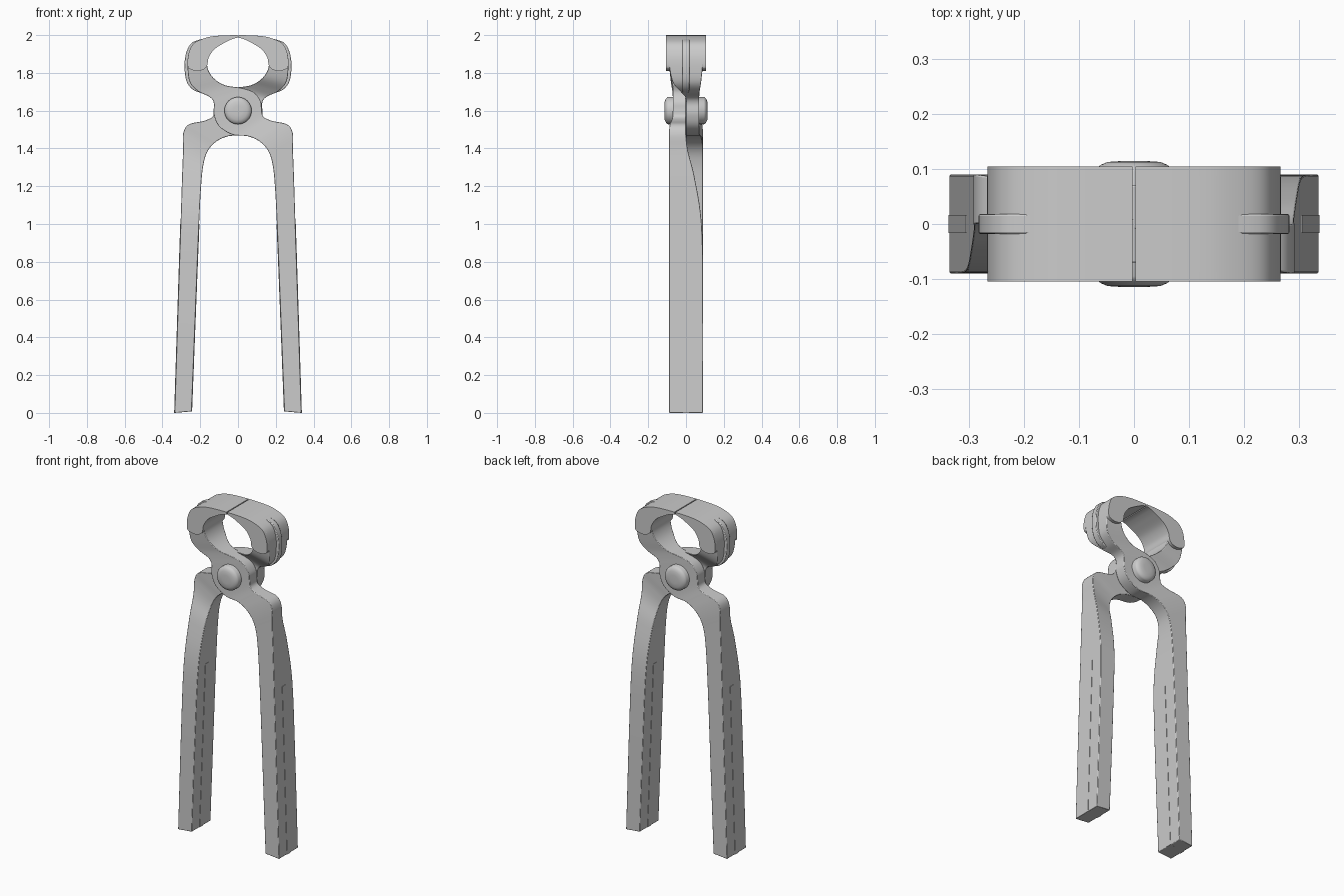
import bpy, bmesh, math

if "Cube" in bpy.data.objects:
    bpy.data.objects.remove(bpy.data.objects["Cube"])


def spline(rows, steps):
    """Catmull-Rom interpolation through rows of equal-length tuples."""
    out = []
    for i in range(len(rows) - 1):
        a, b = rows[max(i - 1, 0)], rows[i]
        c, d = rows[i + 1], rows[min(i + 2, len(rows) - 1)]
        for s in range(steps):
            t = s / steps
            out.append([0.5 * (2 * q + (r - p) * t + (2 * p - 5 * q + 4 * r - u) * t * t
                               + (3 * q - p - 3 * r + u) * t ** 3)
                        for p, q, r, u in zip(a, b, c, d)])
    out.append(list(rows[-1]))
    return out


def finish(name, bm, bevel=0.0):
    bmesh.ops.recalc_face_normals(bm, faces=bm.faces)
    me = bpy.data.meshes.new(name)
    bm.to_mesh(me)
    bm.free()
    ob = bpy.data.objects.new(name, me)
    bpy.context.collection.objects.link(ob)
    if bevel:
        mod = ob.modifiers.new("soft_edges", 'BEVEL')
        mod.width, mod.segments = bevel, 2
        mod.limit_method, mod.angle_limit = 'ANGLE', math.radians(50)
    bpy.ops.object.select_all(action='DESELECT')
    ob.select_set(True)
    bpy.context.view_layer.objects.active = ob
    bpy.ops.object.shade_smooth_by_angle(angle=math.radians(35))
    return ob


def strip(name, rows, steps=6, bevel=0.0):
    """Loft of box sections; row = left x, z, right x, z, front y, back y."""
    bm = bmesh.new()
    rings = []
    for lx, lz, rx, rz, y0, y1 in spline(rows, steps):
        rings.append([bm.verts.new(p) for p in
                      ((lx, y0, lz), (rx, y0, rz), (rx, y1, rz), (lx, y1, lz))])
    for a, b in zip(rings, rings[1:]):
        for k in range(4):
            m = (k + 1) % 4
            bm.faces.new((a[k], a[m], b[m], b[k]))
    bm.faces.new(rings[0])
    bm.faces.new(rings[-1])
    return finish(name, bm, bevel)


# Lever: right handle, pivot plate and left jaw in one S-shaped sweep
handle = [
    (.245, .008, .336, 0, -.09, .09),
    (.222, .60, .317, .60, -.09, .09),
    (.206, 1.00, .304, 1.00, -.09, .083),
    (.194, 1.22, .296, 1.25, -.09, .045),
    (.180, 1.33, .291, 1.39, -.09, .01),
    (.155, 1.395, .290, 1.48, -.09, 0),
    (.110, 1.440, .260, 1.527, -.086, 0),
]
pivot = [
    (.050, 1.465, .180, 1.546, -.078, 0),
    (-.030, 1.473, .135, 1.568, -.072, 0),
    (-.100, 1.517, .126, 1.605, -.070, 0),
    (-.128, 1.580, .120, 1.650, -.070, 0),
    (-.128, 1.640, .085, 1.697, -.070, 0),
    (-.150, 1.673, .020, 1.720, -.070, .005),
]
jaw = [
    (-.210, 1.702, -.070, 1.735, -.072, .03),
    (-.255, 1.750, -.132, 1.775, -.080, .07),
    (-.267, 1.830, -.162, 1.830, -.088, .088),
    (-.262, 1.900, -.155, 1.880, -.09, .09),
    (-.235, 1.955, -.125, 1.925, -.09, .09),
    (-.170, 1.986, -.070, 1.960, -.09, .09),
    (-.100, 1.997, -.030, 1.979, -.09, .09),
    (-.003, 1.999, -.003, 1.987, -.09, .09),
]
parts = [strip("lever", handle + pivot + jaw, bevel=0.004)]

# Wide cutting head with a rounded lower end
W = .105
head = [(-.225, 1.811, -.205, 1.811, -W, W), (-.250, 1.818, -.180, 1.820, -W, W),
        (-.266, 1.835, -.163, 1.840, -W, W)]
head += [r[:4] + (-W, W) for r in jaw[3:-1]] + [(-.003, 2.0, -.003, 1.986, -W, W)]
parts.append(strip("cutting_head", head))

# Forged rib around the outside of the jaw
rib = [
    (-.190, 1.693, -.18, 1.72, -.012, .018),
    (-.240, 1.712, -.20, 1.75, -.018, .018),
    (-.274, 1.760, -.22, 1.78, -.018, .018),
    (-.283, 1.840, -.22, 1.84, -.018, .018),
    (-.273, 1.910, -.21, 1.88, -.018, .018),
    (-.240, 1.962, -.19, 1.92, -.018, .018),
    (-.165, 1.985, -.14, 1.95, -.018, .018),
]
parts.append(strip("jaw_rib", rib, bevel=0.005))

# Faint forging seam along the handle
seam = [(a - .002, b, c + .002, d, -.016, .016) for a, b, c, d, _, _ in handle[:3]]
parts.append(strip("handle_seam", seam))

# Second half is the first turned half a turn about the vertical axis
for ob in parts:
    twin = ob.copy()
    twin.name = "opposite_" + ob.name
    twin.rotation_euler.z = math.pi
    bpy.context.collection.objects.link(twin)

# Domed rivet through both levers
half = [(.072, .095), (.068, .102), (.060, .108), (.048, .113), (.025, .1145), (0, .115)]
profile = [(r, -y) for r, y in reversed(half)] + half
bm = bmesh.new()
verts = [bm.verts.new((r, y, 1.6)) for r, y in profile]
edges = [bm.edges.new(e) for e in zip(verts, verts[1:])]
bmesh.ops.spin(bm, geom=verts + edges, cent=(0, 0, 1.6), axis=(0, 1, 0),
               angle=math.tau, steps=48)
bmesh.ops.remove_doubles(bm, verts=bm.verts, dist=1e-5)
finish("rivet", bm)
